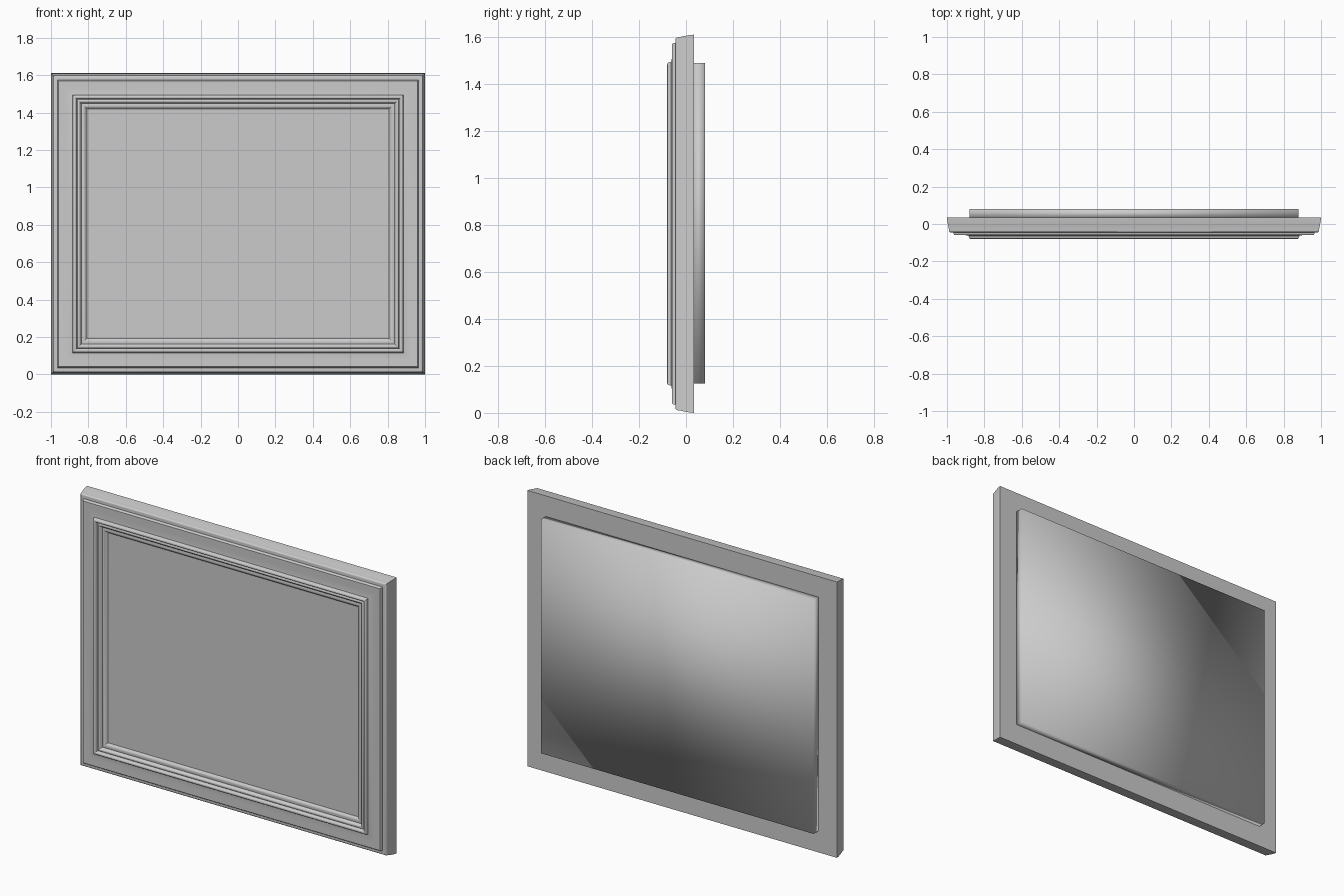
import bpy, bmesh, math

if "Cube" in bpy.data.objects:
    bpy.data.objects.remove(bpy.data.objects["Cube"])

H = 1.61          # overall height
grey = bpy.data.materials.new("warm_neutral_grey")
grey.diffuse_color = (0.6, 0.6, 0.6, 1)
grey.use_nodes = True
grey.node_tree.nodes["Principled BSDF"].inputs["Base Color"].default_value = grey.diffuse_color


def finish(name, bm):
    bmesh.ops.recalc_face_normals(bm, faces=bm.faces)
    mesh = bpy.data.meshes.new(name)
    bm.to_mesh(mesh)
    bm.free()
    mesh.materials.append(grey)
    ob = bpy.data.objects.new(name, mesh)
    bpy.context.collection.objects.link(ob)
    bpy.ops.object.select_all(action='DESELECT')
    ob.select_set(True)
    bpy.context.view_layer.objects.active = ob
    return ob


def rect(bm, inset, y):
    """Four corners of a rectangle inset from the outer edge of the frame."""
    x = 1 - inset
    return [bm.verts.new(p) for p in ((-x, y, inset), (x, y, inset),
                                      (x, y, H - inset), (-x, y, H - inset))]


def bead(cx, cy, r, start, end, n=6):
    """Arc of a rounded moulding, in degrees."""
    return [(cx + r * math.cos(a), cy - r * math.sin(a))
            for a in (math.radians(start + (end - start) * i / n) for i in range(n + 1))]


# Moulding section: (inset from outer edge, depth), from the back around the front
section = [(0.0, 0.035), (0.002, 0.015), (0.006, -0.008), (0.011, -0.03)]
section += bead(0.021, -0.035, 0.01, 170, 90, 4)
section += [(0.035, -0.045), (0.036, -0.054), (0.041, -0.06),
            (0.06, -0.0595), (0.08, -0.059), (0.10, -0.060), (0.115, -0.063)]
section += bead(0.127, -0.071, 0.009, 180, 0, 8)
section += [(0.138, -0.066)]
section += bead(0.148, -0.061, 0.009, 180, 20, 6)
section += [(0.163, -0.056), (0.17, -0.058), (0.178, -0.057), (0.184, -0.052),
            (0.192, -0.045), (0.192, 0.035)]

# Mitred picture frame
bm = bmesh.new()
rings = [rect(bm, d, y) for d, y in section]
for a, b in zip(rings, rings[1:] + rings[:1]):
    for i in range(4):
        j = (i + 1) % 4
        bm.faces.new((a[i], a[j], b[j], b[i]))
finish("frame_moulding", bm)
bpy.ops.object.shade_smooth_by_angle(angle=math.radians(35))

# Flat picture surface in the opening
bm = bmesh.new()
bm.faces.new(rect(bm, 0.19, -0.045))
finish("picture_panel", bm)

# Softly shaded backing box
bm = bmesh.new()
bmesh.ops.create_cube(bm, size=1)
for v in bm.verts:
    v.co.x *= 1.76
    v.co.y = 0.08 if v.co.y > 0 else 0.03
    v.co.z = 1.49 if v.co.z > 0 else 0.125
finish("backing_box", bm)
bpy.ops.object.shade_smooth()
